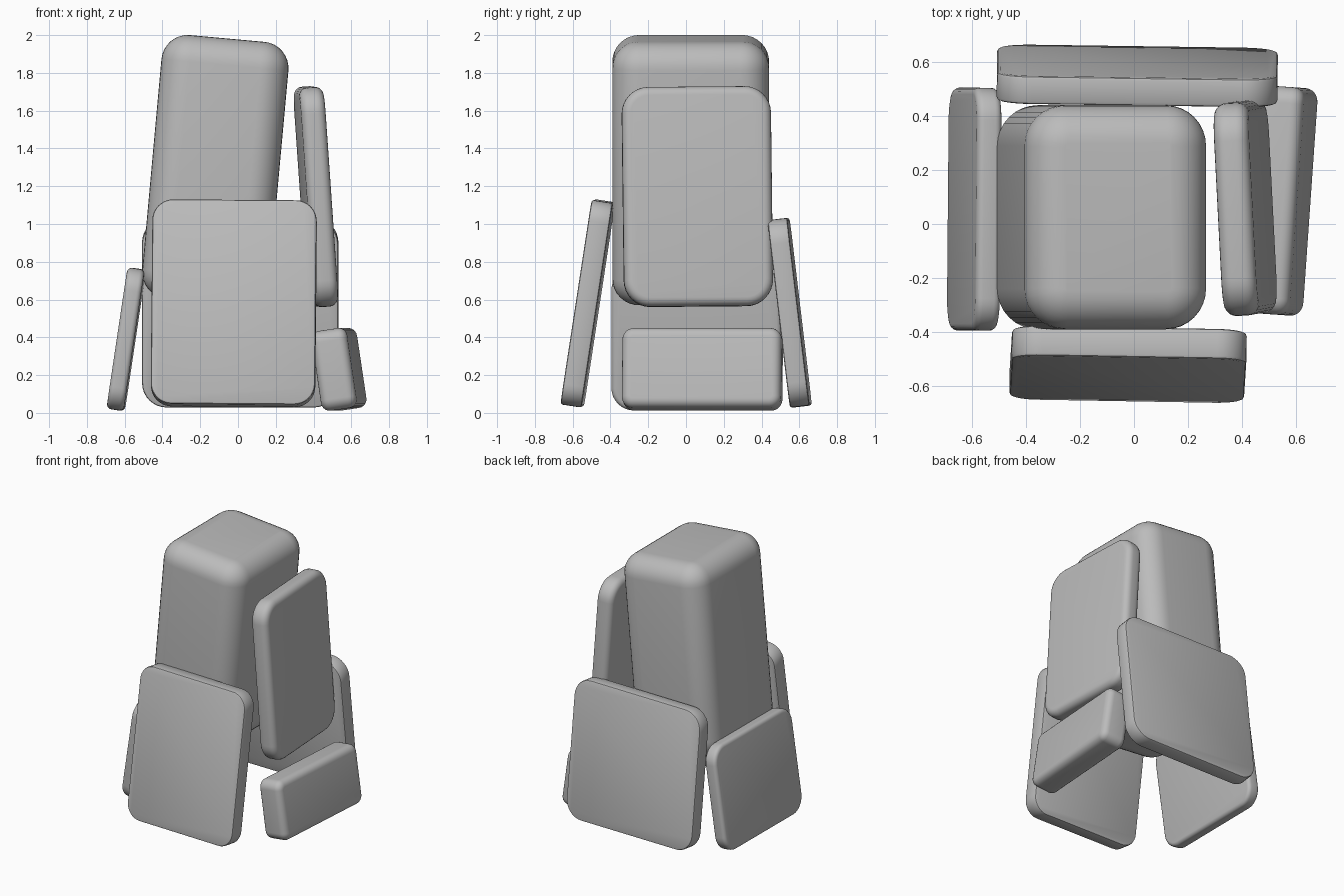
import bpy, bmesh, math
from mathutils import Vector

if "Cube" in bpy.data.objects:
    bpy.data.objects.remove(bpy.data.objects["Cube"], do_unlink=True)

# Single stone colour
stone = bpy.data.materials.new("stone_grey")
stone.use_nodes = True
colour = (0.5, 0.5, 0.5, 1)
stone.diffuse_color = colour
stone.node_tree.nodes["Principled BSDF"].inputs["Base Color"].default_value = colour


def rounded_block(name, centre, size, tilt, axis, corner, rim, segments=6):
    """Box with round corners seen along the given axis, and softened rims."""
    bm = bmesh.new()
    bmesh.ops.create_cube(bm, size=1)
    bmesh.ops.scale(bm, vec=Vector(size), verts=bm.verts)

    def runs_along(edge):
        d = edge.verts[0].co - edge.verts[1].co
        return abs(d[axis]) > 0.99 * d.length

    bmesh.ops.bevel(bm, geom=[e for e in bm.edges if runs_along(e)],
                    offset=corner, segments=8, profile=0.5, affect='EDGES')
    bmesh.ops.bevel(bm, geom=[e for e in bm.edges if not runs_along(e)],
                    offset=rim, segments=segments, profile=0.5, affect='EDGES')
    bmesh.ops.recalc_face_normals(bm, faces=bm.faces)
    mesh = bpy.data.meshes.new(name)
    bm.to_mesh(mesh)
    bm.free()
    mesh.materials.append(stone)
    obj = bpy.data.objects.new(name, mesh)
    bpy.context.collection.objects.link(obj)
    obj.location = centre
    obj.rotation_euler = [math.radians(a) for a in tilt]
    bpy.ops.object.select_all(action='DESELECT')
    obj.select_set(True)
    bpy.context.view_layer.objects.active = obj
    bpy.ops.object.shade_smooth_by_angle(angle=math.radians(35))


X, Y, Z = range(3)

# Tall leaning core
rounded_block("core_block", (-0.12, 0.025, 1.285), (0.675, 0.83, 1.4),
              (0, 5.2, 0), Z, 0.15, 0.14, 8)

# Slabs leaning on the front and back
rounded_block("front_slab", (-0.022, -0.52, 0.58), (0.87, 0.113, 1.095),
              (-8.7, 0.4, -1), Y, 0.11, 0.012, 2)
rounded_block("back_slab", (0.012, 0.549, 0.53), (1.04, 0.105, 1.0),
              (6.8, 0, -0.8), Y, 0.13, 0.012, 2)

# Pieces on the two sides
rounded_block("right_slab", (-0.592, 0.055, 0.39), (0.092, 0.9, 0.757),
              (0, 8.5, -0.5), X, 0.12, 0.025, 4)
rounded_block("left_upper_slab", (0.412, 0.06, 1.145), (0.13, 0.79, 1.165),
              (0.5, -4, 2.9), X, 0.14, 0.045, 5)
rounded_block("left_foot_block", (0.535, 0.087, 0.23), (0.19, 0.845, 0.427),
              (0, -8.5, -4), X, 0.06, 0.045, 5)
